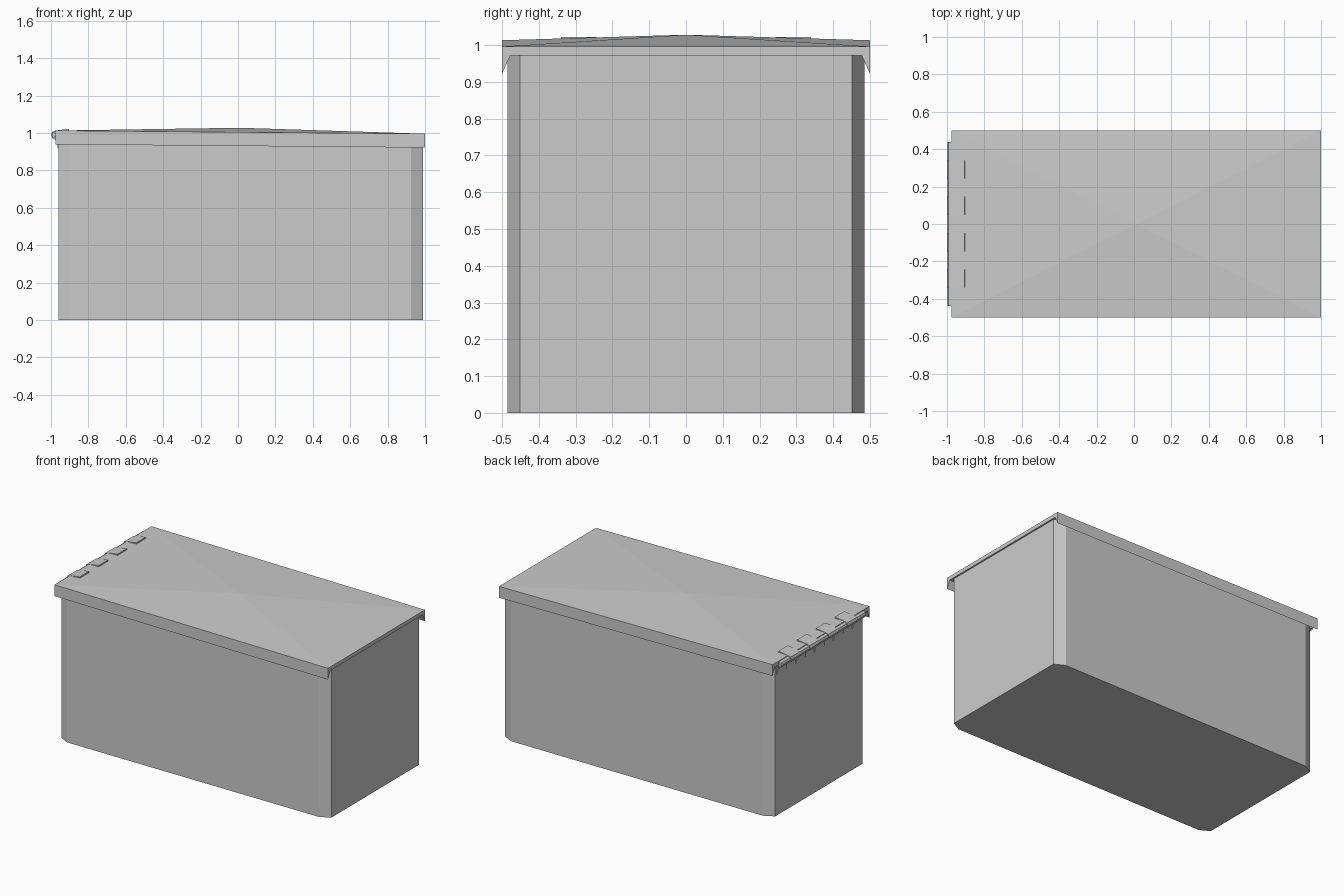
import bpy, bmesh
from mathutils import Vector

if "Cube" in bpy.data.objects:
    bpy.data.objects.remove(bpy.data.objects["Cube"])


def make_object(name, bm):
    bmesh.ops.recalc_face_normals(bm, faces=bm.faces[:])
    mesh = bpy.data.meshes.new(name)
    bm.to_mesh(mesh)
    bm.free()
    obj = bpy.data.objects.new(name, mesh)
    bpy.context.collection.objects.link(obj)
    return obj


def extrude_profile(bm, points, step):
    """Closed prism from a list of 3D points, swept along step."""
    face = bm.faces.new([bm.verts.new(p) for p in points])
    geom = bmesh.ops.extrude_face_region(bm, geom=[face])["geom"]
    # keep the start cap so the prism is closed
    new = [v for v in geom if isinstance(v, bmesh.types.BMVert)]
    bmesh.ops.translate(bm, verts=new, vec=step)
    if not face.is_valid:
        bm.faces.new([v for v in bm.verts if v not in new][-len(points):])


# Body: open-topped tub with chamfered vertical corners
X0, X1, Y, TOP = -0.96, 0.99, 0.485, 0.972
CX, CY = 0.065, 0.034
outline = [(X0 + CX, -Y), (X1 - CX, -Y), (X1, -Y + CY), (X1, Y - CY),
           (X1 - CX, Y), (X0 + CX, Y), (X0, Y - CY), (X0, -Y + CY)]
bm = bmesh.new()
low = [bm.verts.new((x, y, 0)) for x, y in outline]
high = [bm.verts.new((x, y, TOP)) for x, y in outline]
bm.faces.new(low[::-1])
for i in range(8):
    j = (i + 1) % 8
    bm.faces.new((low[i], low[j], high[j], high[i]))
body = make_object("body", bm)
wall = body.modifiers.new("wall", "SOLIDIFY")
wall.thickness = 0.015
wall.offset = -1

# Lid: slab with drip lips on the long sides, tilted, top raised to a low peak
section = [(-0.5, 0.996), (-0.5, 0.922), (-0.478, 0.971),
           (0.478, 0.971), (0.5, 0.922), (0.5, 0.996)]
RISE = 0.017
bm = bmesh.new()
left = [bm.verts.new((-0.975, y, z + RISE)) for y, z in section]
right = [bm.verts.new((1.0, y, z)) for y, z in section]
for i in range(5):
    bm.faces.new((left[i], left[i + 1], right[i + 1], right[i]))
for ring in (left, right):
    bm.faces.new((ring[0], ring[1], ring[2]))
    bm.faces.new((ring[3], ring[4], ring[5]))
    bm.faces.new((ring[0], ring[2], ring[3], ring[5]))
peak = bm.verts.new((0.01, 0, 1.028))
rim = [left[0], right[0], right[5], left[5]]
for i in range(4):
    bm.faces.new((rim[i], rim[(i + 1) % 4], peak))
make_object("lid", bm)


# Hinge: nine curled knuckles, alternately fixed to the body and the lid
def strip(path, thick):
    """Closed outline of a bent strip; path runs in x, z."""
    pts = [Vector(p) for p in path]
    inner = []
    for i, p in enumerate(pts):
        d = (pts[min(i + 1, len(pts) - 1)] - pts[max(i - 1, 0)]).normalized()
        inner.append(p + Vector((-d.y, d.x)) * thick)
    return pts + inner[::-1]


lid_path = [(-0.905, 1.022), (-0.975, 1.013), (-0.993, 1.006),
            (-1.0, 0.99), (-0.992, 0.972), (-0.975, 0.967)]
body_path = [(-0.975, 1.008), (-0.991, 1.002), (-0.996, 0.988),
             (-0.989, 0.972), (-0.969, 0.96), (-0.964, 0.92)]
WIDTH = 0.0972
lid_bm, body_bm = bmesh.new(), bmesh.new()
for k in range(9):
    bm, path = (lid_bm, lid_path) if k % 2 else (body_bm, body_path)
    y = -0.4375 + k * WIDTH
    profile = [(p.x, y, p.y) for p in strip(path, 0.008)]
    extrude_profile(bm, profile, (0, WIDTH, 0))
make_object("lid_hinge_knuckles", lid_bm)
make_object("body_hinge_knuckles", body_bm)

# Hinge pin
bpy.ops.mesh.primitive_cylinder_add(vertices=8, radius=0.012, depth=0.87,
                                    location=(-0.978, 0, 0.989),
                                    rotation=(1.5708, 0, 0))
bpy.context.object.name = "hinge_pin"
